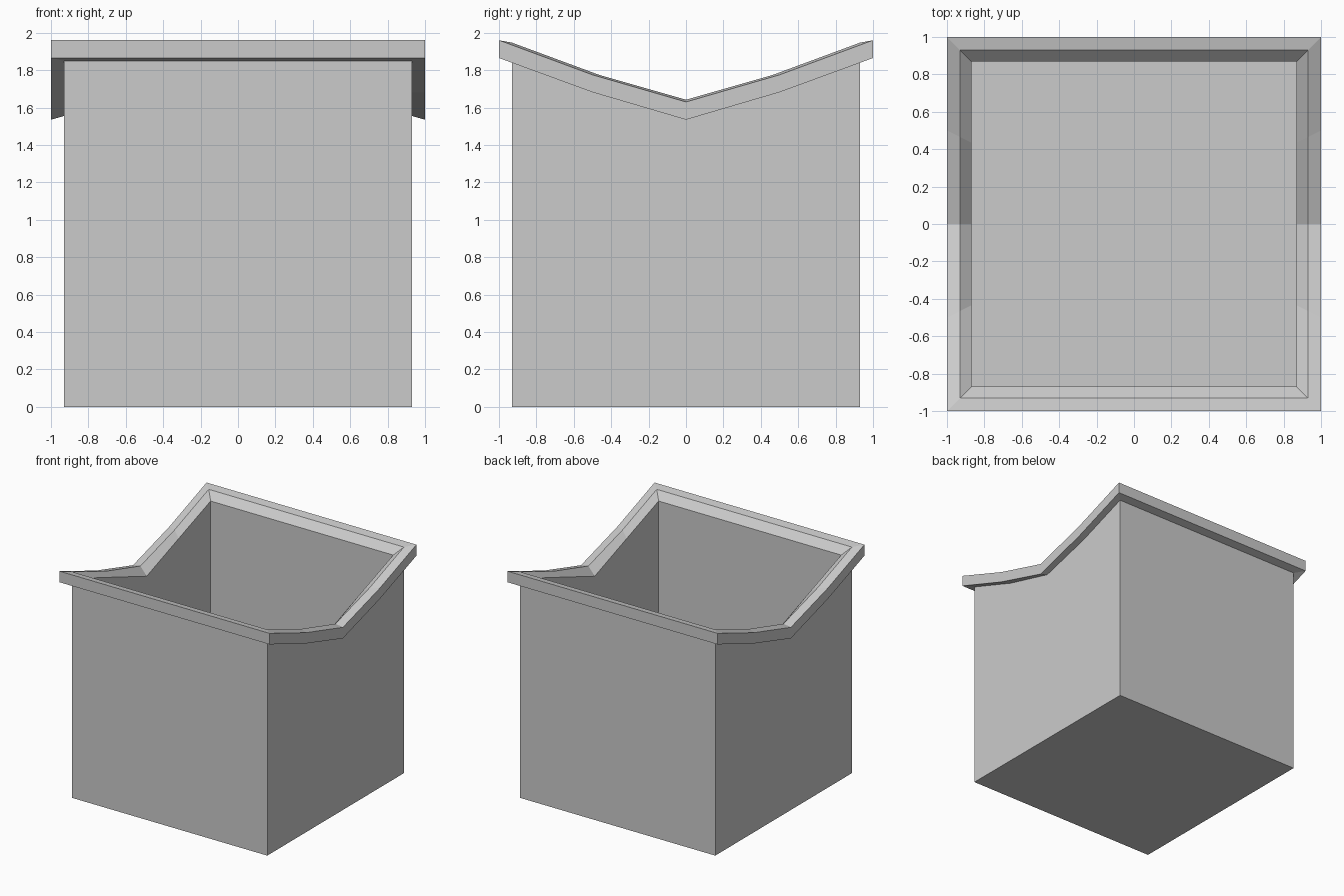
import bpy
import bmesh

if "Cube" in bpy.data.objects:
    bpy.data.objects.remove(bpy.data.objects["Cube"])


def ring(half, corner, quarter, middle):
    """Square loop whose left and right sides dip toward the middle."""
    side = [(-1, corner), (-0.5, quarter), (0, middle), (0.5, quarter), (1, corner)]
    right = [(half, half * t, z) for t, z in side]
    return right + [(-x, -y, z) for x, y, z in right]


def skin(name, rings, cap_start=False, cap_end=False):
    """Bridge consecutive loops into one flat-shaded surface."""
    bm = bmesh.new()
    loops = [[bm.verts.new(p) for p in r] for r in rings]
    for a, b in zip(loops, loops[1:]):
        n = len(a)
        for i in range(n):
            j = (i + 1) % n
            bm.faces.new((a[i], a[j], b[j], b[i]))
    if cap_start:
        bm.faces.new(loops[0][::-1])
    if cap_end:
        bm.faces.new(loops[-1])
    mesh = bpy.data.meshes.new(name)
    bm.to_mesh(mesh)
    bm.free()
    obj = bpy.data.objects.new(name, mesh)
    bpy.context.collection.objects.link(obj)
    return obj


wall_top = ring(0.93, 1.85, 1.68, 1.555)
lip = ring(0.87, 1.885, 1.728, 1.57)

# Outer walls and underside
skin("outer_walls", [ring(0.93, 0, 0, 0), wall_top], cap_start=True)

# Overhanging rim: underside, outer band, top, inner bevel
skin("rim", [
    wall_top,
    ring(1.0, 1.865, 1.682, 1.535),
    ring(1.0, 1.96, 1.775, 1.63),
    ring(0.93, 1.947, 1.775, 1.642),
    lip,
])

# Inner walls and floor
skin("inner_lining", [lip, ring(0.87, 0.06, 0.06, 0.06)], cap_end=True)
